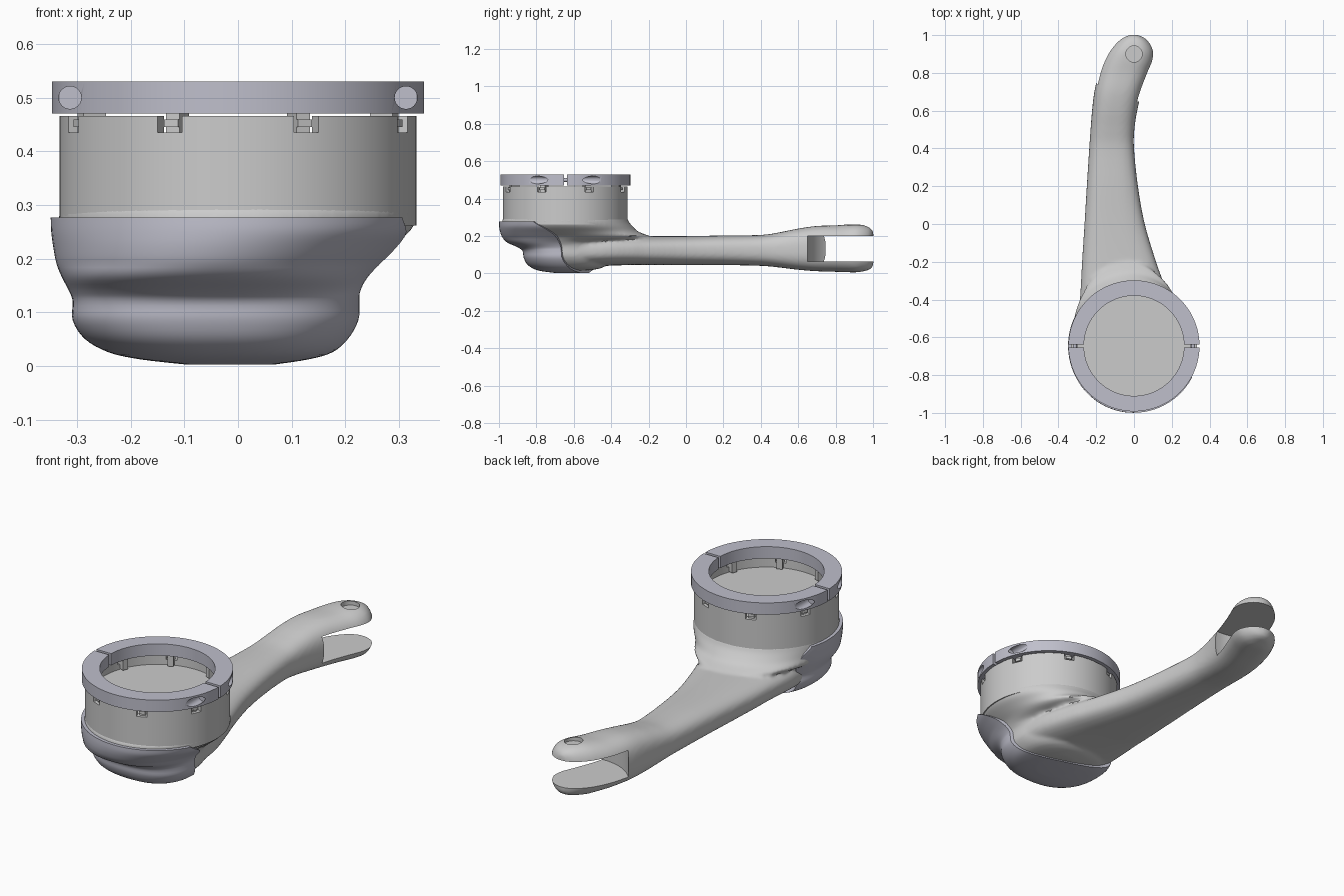
import bpy, bmesh, math
from mathutils import Matrix, Vector

if "Cube" in bpy.data.objects:
    bpy.data.objects.remove(bpy.data.objects["Cube"])

CY = -0.645            # centre line of the round cup


def material(name, col):
    m = bpy.data.materials.new(name)
    m.diffuse_color = (*col, 1)
    m.use_nodes = True
    m.node_tree.nodes["Principled BSDF"].inputs["Base Color"].default_value = m.diffuse_color
    return m


PALE = material("pale_grey", (0.72, 0.75, 0.74))
SLATE = material("slate_grey", (0.52, 0.52, 0.60))


def obj_from(bm, name, mat=None):
    bmesh.ops.recalc_face_normals(bm, faces=bm.faces)
    me = bpy.data.meshes.new(name)
    bm.to_mesh(me)
    bm.free()
    ob = bpy.data.objects.new(name, me)
    bpy.context.collection.objects.link(ob)
    if mat:
        me.materials.append(mat)
    return ob


def loft(bm, rings):
    """Skin a list of equal-length closed rings and cap both ends."""
    vs = [[bm.verts.new(p) for p in r] for r in rings]
    n = len(vs[0])
    for a, b in zip(vs, vs[1:]):
        for i in range(n):
            j = (i + 1) % n
            bm.faces.new((a[i], a[j], b[j], b[i]))
    bm.faces.new(vs[0])
    bm.faces.new(vs[-1])


def resample(rows, k=4):
    """Catmull-Rom through rows of numbers."""
    rows = [Vector(r) for r in rows]
    out = []
    for i in range(len(rows) - 1):
        p0, p1, p2, p3 = rows[max(i - 1, 0)], rows[i], rows[i + 1], rows[min(i + 2, len(rows) - 1)]
        for s in range(k):
            t = s / k
            out.append(0.5 * (2 * p1 + (p2 - p0) * t + (2 * p0 - 5 * p1 + 4 * p2 - p3) * t * t
                              + (3 * p1 - p0 - 3 * p2 + p3) * t ** 3))
    return out + [rows[-1]]


def oval(a0, a1, b0, b1, e, n=64):
    """Superellipse inside a box, as (a, b) pairs."""
    pts = []
    for i in range(n):
        t = 2 * math.pi * i / n
        c, s = math.cos(t), math.sin(t)
        pts.append(((a0 + a1) / 2 + (a1 - a0) / 2 * math.copysign(abs(c) ** (2 / e), c),
                    (b0 + b1) / 2 + (b1 - b0) / 2 * math.copysign(abs(s) ** (2 / e), s)))
    return pts


def box(bm, size, mat):
    bmesh.ops.create_cube(bm, size=1, matrix=mat @ Matrix.Diagonal((*size, 1)))


def rod(bm, r, length, mat, n=48):
    bmesh.ops.create_cone(bm, cap_ends=True, segments=n, radius1=r, radius2=r, depth=length, matrix=mat)


def boolean(ob, cutter, op='DIFFERENCE'):
    m = ob.modifiers.new("cut", 'BOOLEAN')
    m.operation, m.object, m.solver = op, cutter, 'EXACT'
    cutter.hide_render = True
    cutter.hide_set(True)


def finish(ob, angle=35):
    bpy.ops.object.select_all(action='DESELECT')
    ob.select_set(True)
    bpy.context.view_layer.objects.active = ob
    for m in list(ob.modifiers):
        bpy.ops.object.modifier_apply(modifier=m.name)
    bpy.ops.object.shade_smooth_by_angle(angle=math.radians(angle))


# Housing levels: z, left, right, front, back
levels = [(0.003, -0.10, 0.07, -0.70, -0.50), (0.012, -0.18, 0.13, -0.77, -0.45),
          (0.025, -0.24, 0.175, -0.815, -0.42), (0.05, -0.285, 0.205, -0.85, -0.40),
          (0.085, -0.308, 0.225, -0.868, -0.40), (0.12, -0.308, 0.227, -0.874, -0.40),
          (0.14, -0.315, 0.229, -0.90, -0.38), (0.165, -0.328, 0.242, -0.955, -0.35),
          (0.19, -0.338, 0.267, -0.98, -0.32), (0.22, -0.344, 0.302, -0.993, -0.30),
          (0.25, -0.348, 0.336, -0.999, -0.292), (0.277, -0.349, 0.349, -0.999, -0.291)]


def level_ring(z, l, r, f, b):
    e = 2.0 + 0.4 * max(0.0, min(1.0, (0.19 - z) / 0.07))
    return [(x, y, z) for x, y in oval(l, r, f, b, e, 96)]


# Arm stations: y, left, right, bottom, top
stations = [(-0.62, -0.285, 0.21, 0.03, 0.22), (-0.45, -0.288, 0.195, 0.04, 0.205),
            (-0.3, -0.28, 0.152, 0.045, 0.202), (-0.2, -0.275, 0.117, 0.045, 0.2),
            (0.0, -0.262, 0.057, 0.045, 0.2), (0.2, -0.25, 0.021, 0.045, 0.203),
            (0.4, -0.237, 0.0, 0.041, 0.206), (0.5, -0.23, 0.002, 0.032, 0.22),
            (0.6, -0.222, 0.017, 0.02, 0.24), (0.7, -0.21, 0.042, 0.012, 0.254),
            (0.8, -0.187, 0.08, 0.009, 0.257), (0.86, -0.164, 0.104, 0.007, 0.262),
            (0.91, -0.137, 0.109, 0.006, 0.264), (0.95, -0.106, 0.094, 0.012, 0.258),
            (0.98, -0.074, 0.07, 0.02, 0.246), (0.995, -0.045, 0.042, 0.032, 0.233),
            (1.002, -0.02, 0.018, 0.045, 0.22)]

# Arm and housing, blended into one smooth casting
bm = bmesh.new()
loft(bm, [[(x, y, z) for x, z in oval(l, r, b, t, 2.7)] for y, l, r, b, t in resample(stations)])
fillet = {0.19: -0.20, 0.22: -0.255, 0.25: -0.285}
inner = []
for z, l, r, f, b in levels:
    inner.append((z + 0.014 * (1 - z / 0.277), l + 0.015, r - 0.015, f + 0.015, fillet.get(z, b - 0.015)))
inner.append((0.30, -0.33, 0.33, CY - 0.33, CY + 0.33))
loft(bm, [level_ring(*v) for v in resample(inner, 3)])
arm = obj_from(bm, "arm_and_housing", PALE)
m = arm.modifiers.new("blend", 'REMESH')
m.mode, m.voxel_size = 'VOXEL', 0.009
m = arm.modifiers.new("soften", 'SMOOTH')
m.factor, m.iterations = 0.5, 8

# Fork slot and pivot recess
bm = bmesh.new()
rod(bm, 0.252, 0.135, Matrix.Translation((0, 0.9, 0.1325)), 96)
rod(bm, 0.043, 0.08, Matrix.Translation((0, 0.9, 0.28)))
boolean(arm, obj_from(bm, "fork_cutter"))
finish(arm)

# Cup with a raised floor
profile = [(0.02, 0.262), (0.333, 0.262), (0.333, 0.466), (0.30, 0.466), (0.30, 0.41), (0.02, 0.41)]
bm = bmesh.new()
loft(bm, [[(x, y + CY, z) for x, y in oval(-r, r, -r, r, 2, 128)] for r, z in profile])
cup = obj_from(bm, "cup", PALE)

# Eight windows in the cup wall, each with a retaining clip
windows, clips = bmesh.new(), bmesh.new()
for i in range(8):
    spin = Matrix.Translation((0, CY, 0)) @ Matrix.Rotation(math.radians(22.5 + 45 * i), 4, 'Z')
    box(windows, (0.08, 0.05, 0.06), spin @ Matrix.Translation((0.325, 0, 0.465)))
    box(clips, (0.045, 0.028, 0.062), spin @ Matrix.Translation((0.295, 0, 0.446)))
    box(clips, (0.012, 0.028, 0.014), spin @ Matrix.Translation((0.32, 0, 0.452)))
boolean(cup, obj_from(windows, "window_cutter"))
finish(cup)
finish(obj_from(clips, "retaining_clips", PALE))

# Front shell wrapping the housing, trimmed along an S-shaped edge
bm = bmesh.new()
loft(bm, [level_ring(*v) for v in resample(levels)])
shell = obj_from(bm, "front_shell", SLATE)
edge = resample([(-0.86, 0.32), (-0.83, 0.277), (-0.765, 0.24), (-0.725, 0.20), (-0.71, 0.14),
                 (-0.70, 0.08), (-0.675, 0.035), (-0.62, -0.02)])
bm = bmesh.new()
sides = []
for x in (0.5, -0.5):
    ring = [(x, y + (0.2 + 0.36 * max(z, 0)) * (0.34 - x) / 0.68, z) for y, z in edge]
    sides.append(ring + [(x, -1.3, -0.02), (x, -1.3, 0.32)])
loft(bm, sides)
boolean(shell, obj_from(bm, "shell_trim"), 'INTERSECT')
finish(shell)

# Two half clamps with counterbored screw holes
bores = bmesh.new()
for sx in (-1, 1):
    for sy in (-1, 1):
        rod(bores, 0.021, 0.3, Matrix.Translation((sx * 0.313, CY + sy * 0.235, 0.5))
            @ Matrix.Rotation(math.pi / 2, 4, 'X'))
bore_cutter = obj_from(bores, "bore_cutter")
for name, start in (("rear_clamp", 0), ("front_clamp", math.pi)):
    bm = bmesh.new()
    rings = []
    for i in range(65):
        ring = []
        for r, z in ((0.265, 0.47), (0.347, 0.47), (0.347, 0.53), (0.265, 0.53)):
            gap = math.asin(0.008 / r)
            a = start + gap + (math.pi - 2 * gap) * i / 64
            ring.append((r * math.cos(a), CY + r * math.sin(a), z))
        rings.append(ring)
    loft(bm, rings)
    clamp = obj_from(bm, name, SLATE)
    boolean(clamp, bore_cutter)
    finish(clamp)

# Screws bridging the clamp gaps
bm = bmesh.new()
for sx in (-1, 1):
    rod(bm, 0.011, 0.12, Matrix.Translation((sx * 0.313, CY, 0.5)) @ Matrix.Rotation(math.pi / 2, 4, 'X'), 24)
finish(obj_from(bm, "clamp_screws", SLATE))
